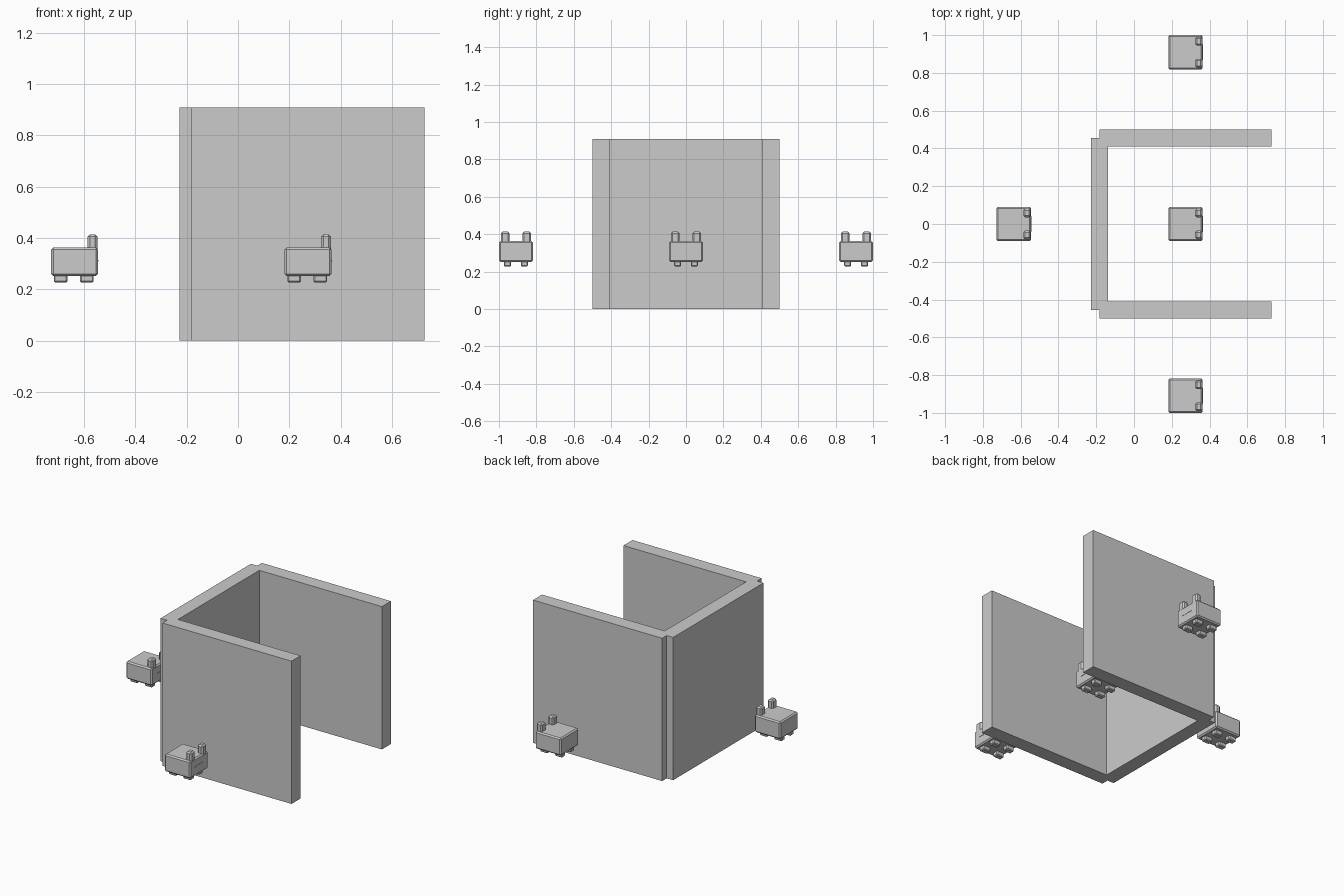
import bpy

if "Cube" in bpy.data.objects:
    bpy.data.objects.remove(bpy.data.objects["Cube"])


def box(name, center, size, bevel=0.0):
    """Axis-aligned box with an optional chamfer on every edge."""
    bpy.ops.mesh.primitive_cube_add(size=1, location=center)
    ob = bpy.context.object
    ob.name = name
    ob.scale = size
    bpy.ops.object.transform_apply(location=False, rotation=False, scale=True)
    if bevel:
        mod = ob.modifiers.new("chamfer", 'BEVEL')
        mod.width = bevel
        mod.segments = 1
    return ob


def critter(label, x, y):
    """Small boxy creature facing +x, centred at (x, y)."""
    # body
    box(label + "_body", (x, y, 0.3075), (0.182, 0.182, 0.111), 0.008)
    # mouth strip
    box(label + "_mouth", (x + 0.089, y, 0.311), (0.008, 0.084, 0.006))
    for s, side in ((-1, "right"), (1, "left")):
        # ears
        box(f"{label}_{side}_ear", (x + 0.070, y + s * 0.058, 0.380),
            (0.038, 0.046, 0.068), 0.009)
        # feet
        for dx, end in ((-0.054, "rear"), (0.048, "front")):
            box(f"{label}_{side}_{end}_foot", (x + dx, y + s * 0.045, 0.245),
                (0.053, 0.037, 0.036), 0.005)


W, T = 0.909, 0.091   # wall side and thickness

# three walls of the open enclosure
box("back_wall", (-0.182, 0, W / 2), (T, W, W))
for s, side in ((-1, "right"), (1, "left")):
    box(side + "_wall", (0.2725, s * 0.4545, W / 2), (W, T, W))

# four creatures: one inside, three around the outside
critter("inner_critter", 0.2725, 0)
critter("rear_critter", -0.6365, 0)
critter("right_critter", 0.2725, -0.909)
critter("left_critter", 0.2725, 0.909)
